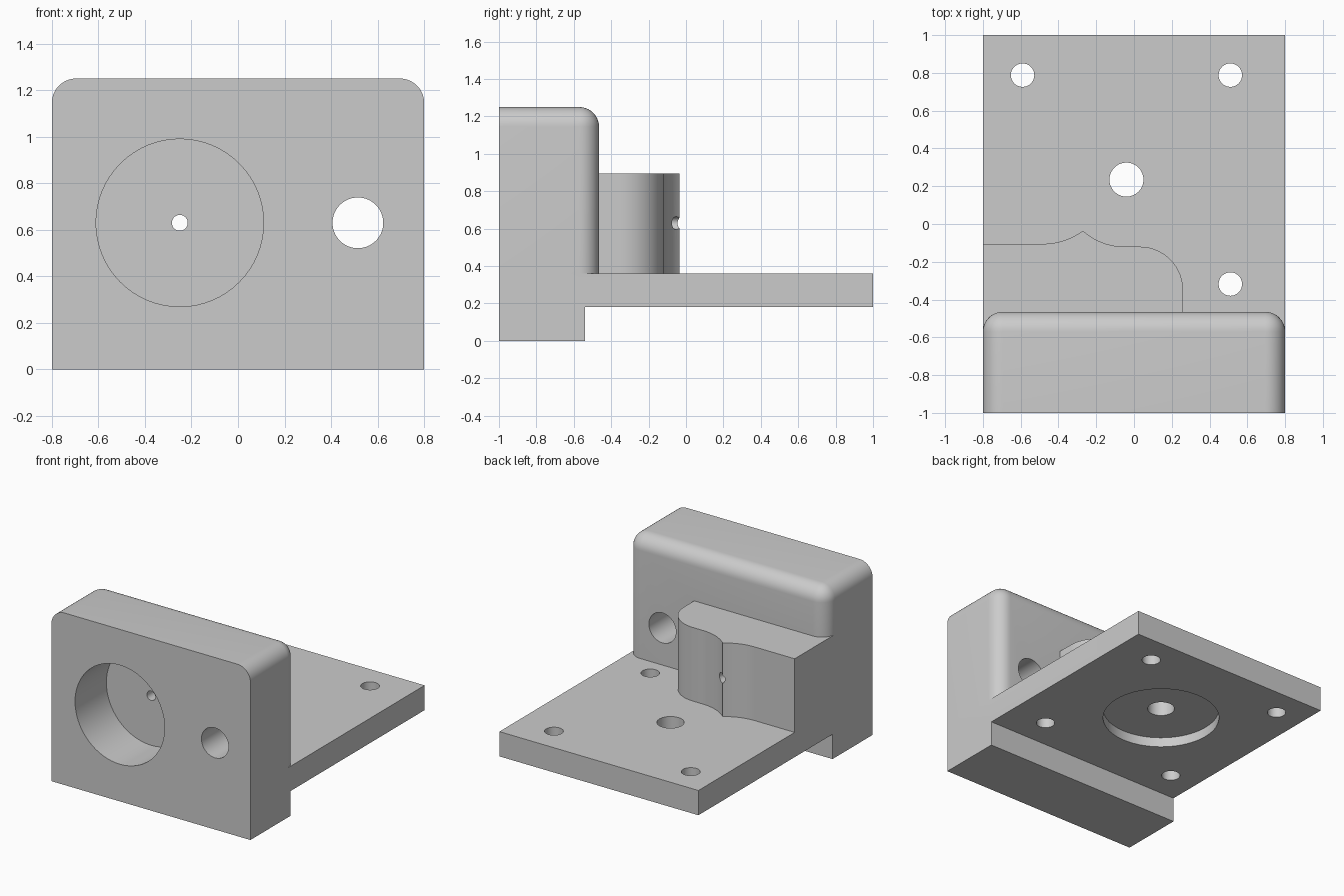
import bpy, bmesh, math
from mathutils import Vector, Matrix

cube = bpy.data.objects.get("Cube")
if cube:
    bpy.data.objects.remove(cube, do_unlink=True)

grey = bpy.data.materials.new("plain grey")
grey.use_nodes = True
grey.diffuse_color = (0.6, 0.6, 0.6, 1)
grey.node_tree.nodes["Principled BSDF"].inputs["Base Color"].default_value = (0.6, 0.6, 0.6, 1)

W = 0.8                          # half width
FLOOR, DECK, TOP = 0.18, 0.36, 1.25   # plate underside, plate top, block top
BACK = -0.465                    # rear face of the upright block


def to_object(name, bm):
    bmesh.ops.recalc_face_normals(bm, faces=bm.faces)
    mesh = bpy.data.meshes.new(name)
    bm.to_mesh(mesh)
    bm.free()
    mesh.materials.append(grey)
    obj = bpy.data.objects.new(name, mesh)
    bpy.context.collection.objects.link(obj)
    return obj


def prism(name, points, direction):
    """Extrude a closed outline along a direction."""
    bm = bmesh.new()
    face = bm.faces.new([bm.verts.new(p) for p in points])
    ext = bmesh.ops.extrude_face_region(bm, geom=[face])["geom"]
    bmesh.ops.translate(bm, vec=direction,
                        verts=[v for v in ext if isinstance(v, bmesh.types.BMVert)])
    return to_object(name, bm)


def drill(name, start, end, radius):
    """Round cutter between two points."""
    a, b = Vector(start), Vector(end)
    turn = (b - a).to_track_quat('Z', 'Y').to_matrix().to_4x4()
    bm = bmesh.new()
    bmesh.ops.create_cone(bm, cap_ends=True, segments=64, radius1=radius, radius2=radius,
                          depth=(b - a).length,
                          matrix=Matrix.Translation((a + b) / 2) @ turn)
    return to_object(name, bm)


def arc(cx, cy, r, start, end, steps=14):
    angles = [math.radians(start + (end - start) * i / steps) for i in range(steps + 1)]
    return [(cx + r * math.cos(t), cy + r * math.sin(t)) for t in angles]


def combine(obj, other, operation):
    mod = obj.modifiers.new(operation.lower(), 'BOOLEAN')
    mod.operation, mod.solver, mod.object = operation, 'EXACT', other
    bpy.context.view_layer.objects.active = obj
    bpy.ops.object.modifier_apply(modifier=mod.name)
    bpy.data.objects.remove(other, do_unlink=True)


# Base plate with the foot under the upright block
side = [(-1, 0), (-0.54, 0), (-0.54, FLOOR), (1, FLOOR), (1, DECK), (-1, DECK)]
body = prism("mounting_bracket", [(-W, y, z) for y, z in side], (2 * W, 0, 0))

# Upright block, rounded everywhere but at the front and the bottom
bm = bmesh.new()
bmesh.ops.create_cube(bm, size=1)
bmesh.ops.scale(bm, vec=(2 * W, BACK + 1, TOP - DECK), verts=bm.verts)
bmesh.ops.translate(bm, vec=(0, (BACK - 1) / 2, (TOP + DECK) / 2), verts=bm.verts)
rounded = []
for e in bm.edges:
    mid = (e.verts[0].co + e.verts[1].co) / 2
    if mid.y > -0.99 and mid.z > DECK + 0.01:
        rounded.append(e)
bmesh.ops.bevel(bm, geom=rounded, offset=0.105, offset_type='OFFSET', segments=10,
                profile=0.5, affect='EDGES')
combine(body, to_object("upright_block", bm), 'UNION')

# Rear boss with a cusp between two scooped arcs
outline = [(-W, -0.6), (-W, -0.105)]
outline += arc(-0.48, 0.245, 0.35, -90, -53.13)
outline += arc(-0.05, 0.21, 0.33, -131.8, -90)
outline += arc(0.03, -0.35, 0.23, 90, 0)
outline += [(0.26, -0.6)]
boss = prism("rear_boss", [(x, y, DECK) for x, y in outline], (0, 0, 0.535))
combine(body, boss, 'UNION')

# Front pocket, its pilot hole and the through hole beside it
bore_z = 0.63
combine(body, drill("pocket", (-0.25, -1.1, bore_z), (-0.25, -0.64, bore_z), 0.36), 'DIFFERENCE')
combine(body, drill("pilot_hole", (-0.25, -0.8, bore_z), (-0.25, 0.1, bore_z), 0.034), 'DIFFERENCE')
combine(body, drill("side_hole", (0.515, -1.1, bore_z), (0.515, -0.3, bore_z), 0.109), 'DIFFERENCE')

# Round recess under the plate and its centre hole
cx, cy = -0.04, 0.235
combine(body, drill("recess", (cx, cy, 0.1), (cx, cy, 0.25), 0.39), 'DIFFERENCE')
combine(body, drill("centre_hole", (cx, cy, 0.1), (cx, cy, 0.5), 0.09), 'DIFFERENCE')

# Four fixing holes; the one below the boss stops at the plate top
for sx in (-1, 1):
    for sy in (-1, 1):
        x, y = cx + sx * 0.55, cy + sy * 0.553
        end = DECK if sx < 0 and sy < 0 else 0.5
        combine(body, drill("fixing_hole", (x, y, 0.1), (x, y, end), 0.062), 'DIFFERENCE')

# Merge flat neighbours and shade
bm = bmesh.new()
bm.from_mesh(body.data)
bmesh.ops.remove_doubles(bm, verts=bm.verts, dist=0.0001)
bmesh.ops.dissolve_limit(bm, angle_limit=math.radians(0.5), verts=bm.verts, edges=bm.edges)
bm.to_mesh(body.data)
bm.free()
bpy.ops.object.select_all(action='DESELECT')
body.select_set(True)
bpy.context.view_layer.objects.active = body
bpy.ops.object.shade_smooth_by_angle(angle=math.radians(30))
